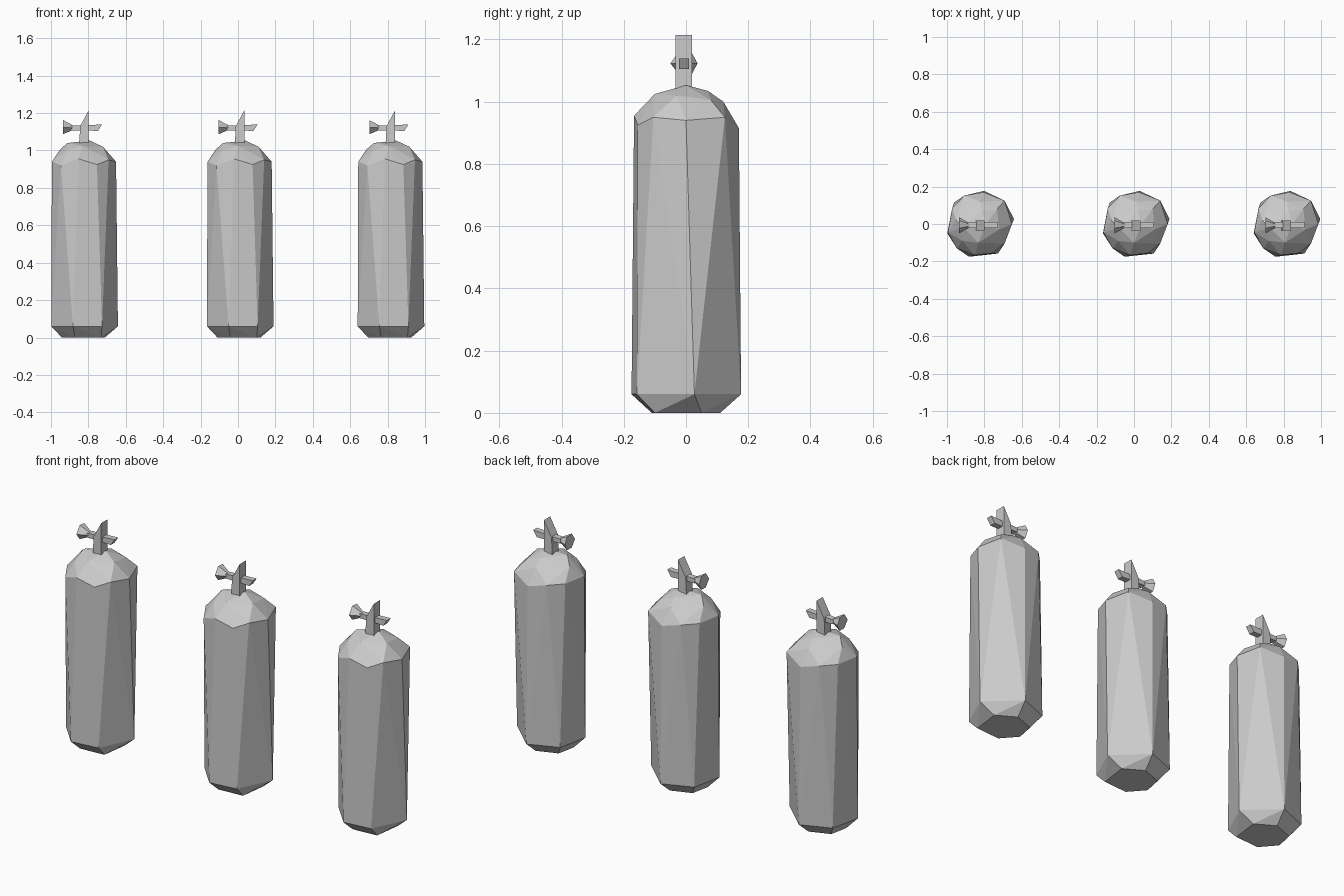
import bpy, bmesh

# Faceted bottle: base, lower ring, shoulder ring, dome points
BASE = [(-.11, -.03), (-.04, -.11), (.10, -.10), (.12, .05), (.02, .11), (-.09, .07)]
LOWER = [(-.166, -.05), (-.05, -.175), (.105, -.158), (.19, .027), (.03, .177), (-.13, .115)]
SHOULDER = [(-.163, -.045, .94), (-.115, -.13, .92), (-.02, -.167, .955), (.078, -.155, .925),
            (.14, -.105, .95), (.18, .0, .94), (.14, .125, .95), (.027, .17, .915),
            (-.075, .152, .94), (-.14, .085, .94)]
DOME = [(-.08, -.02, 1.04), (.04, 0, 1.053), (.11, -.03, 1.02), (0, -.10, 1.025),
        (.02, .07, 1.035), (.01, .12, 1.0), (-.12, .02, 1.005), (.10, .08, 1.005), (-.085, -.09, 1.0)]


def finish(name, bm, x):
    bmesh.ops.recalc_face_normals(bm, faces=bm.faces)
    me = bpy.data.meshes.new(name)
    bm.to_mesh(me)
    bm.free()
    ob = bpy.data.objects.new(name, me)
    ob.location.x = x
    bpy.context.collection.objects.link(ob)


def hull(name, pts, x):
    bm = bmesh.new()
    for p in pts:
        bm.verts.new(p)
    bmesh.ops.convex_hull(bm, input=bm.verts)
    bmesh.ops.delete(bm, geom=[v for v in bm.verts if not v.link_faces], context='VERTS')
    bmesh.ops.dissolve_limit(bm, angle_limit=.02, verts=bm.verts, edges=bm.edges)
    finish(name, bm, x)


for n, x in enumerate((-.832, 0, .806), 1):
    # Gas bottle body
    hull(f"bottle_{n}",
         [(a, b, 0) for a, b in BASE] + [(a, b, .06) for a, b in LOWER] + SHOULDER + DOME, x)
    # Valve stem with a slanted top
    stem = [(-.017, 1.03), (.034, 1.03), (.034, 1.215), (-.012, 1.13)]
    hull(f"valve_stem_{n}", [(a, y, z) for a, z in stem for y in (-.034, .02)], x)
    # Cross bar with a slanted outlet end
    bar = [(-.06, 1.108), (.083, 1.105), (.105, 1.139), (-.06, 1.132)]
    hull(f"valve_bar_{n}", [(a, y, z) for a, z in bar for y in (-.022, .010)], x)
    # Flared hand knob
    knob = [(-.05, 1.0), (-.022, 1.165), (.015, 1.165)]
    rim = [(-.05, .0), (-.022, .04), (.018, .036), (.037, .0), (.018, -.036), (-.022, -.036)]
    hull(f"valve_knob_{n}", [(-.104, y, 1.123 + z) for y, z in rim]
         + [(-.045, -.006 + y * .25, 1.121 + z * .25) for y, z in rim], x)
